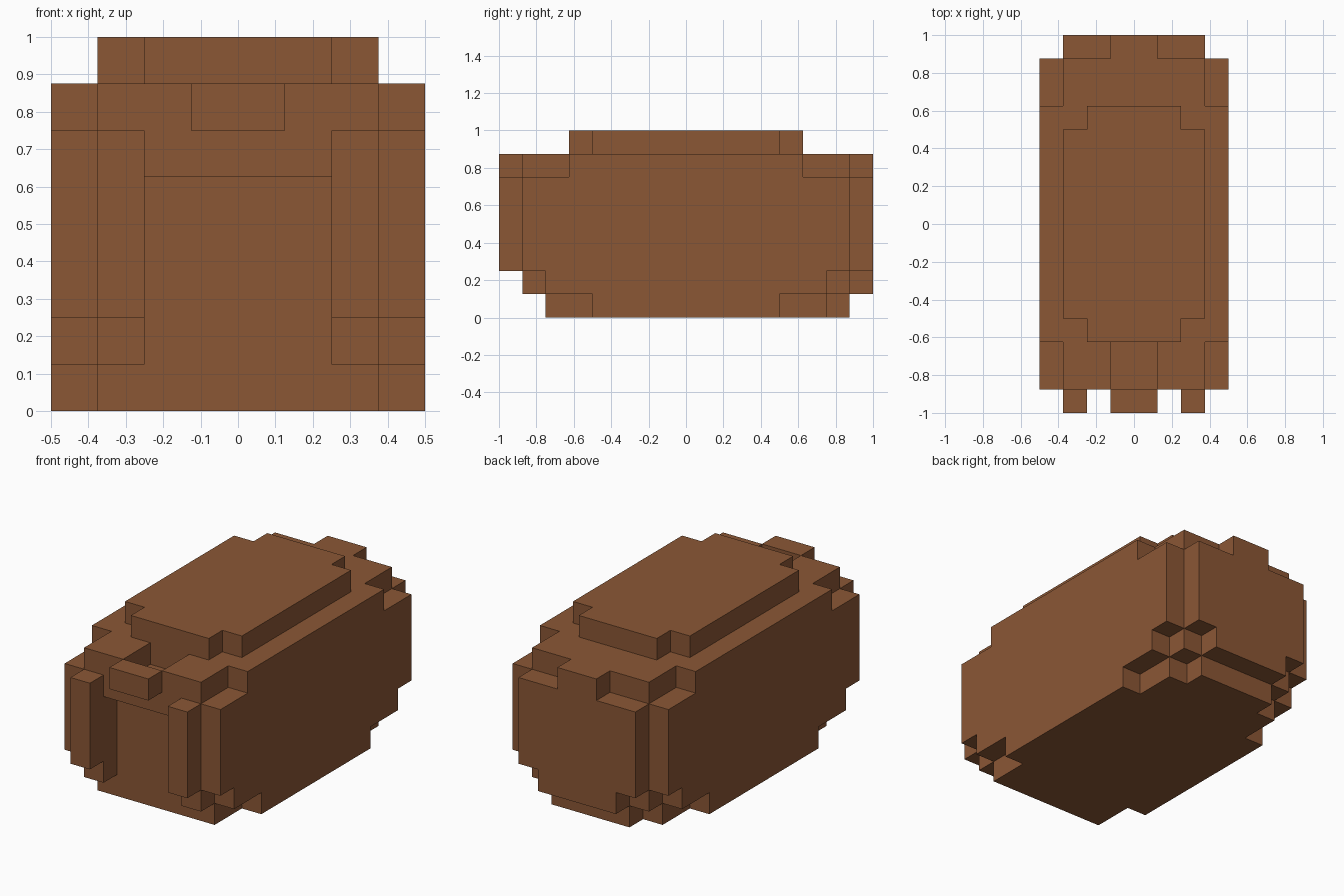
import bpy
import bmesh
from mathutils import Vector

if "Cube" in bpy.data.objects:
    bpy.data.objects.remove(bpy.data.objects["Cube"], do_unlink=True)

UNIT = 0.125  # size of one grid block

brown = bpy.data.materials.new("brown")
brown.use_nodes = True
colour = (0.258, 0.095, 0.036, 1.0)
brown.diffuse_color = colour
brown.node_tree.nodes["Principled BSDF"].inputs["Base Color"].default_value = colour


def extrude(name, outline, start, end, axis="x"):
    """Extrude a stepped outline, in blocks, along x (y, z points) or z (x, y points)."""
    bm = bmesh.new()
    verts = []
    for a, b in outline:
        co = (start, a, b) if axis == "x" else (a, b, start)
        verts.append(bm.verts.new(Vector(co) * UNIT))
    face = bm.faces.new(verts)
    result = bmesh.ops.extrude_face_region(bm, geom=[face])
    depth = (end - start) * UNIT
    move = Vector((depth, 0, 0)) if axis == "x" else Vector((0, 0, depth))
    moved = [g for g in result["geom"] if isinstance(g, bmesh.types.BMVert)]
    bmesh.ops.translate(bm, vec=move, verts=moved)
    bmesh.ops.recalc_face_normals(bm, faces=bm.faces)
    mesh = bpy.data.meshes.new(name)
    bm.to_mesh(mesh)
    bm.free()
    mesh.materials.append(brown)
    obj = bpy.data.objects.new(name, mesh)
    bpy.context.collection.objects.link(obj)
    return obj


def pair(name, outline, start, end):
    """Make the same slice on both sides."""
    extrude("left_" + name, outline, start, end)
    extrude("right_" + name, outline, -end, -start)


def mirrored(half):
    """Complete an outline that is symmetric about its first coordinate."""
    return half + [(-a, b) for a, b in reversed(half)]


def box(a0, a1, b0, b1):
    return [(a0, b0), (a1, b0), (a1, b1), (a0, b1)]


# Middle of the body: overhanging front lip, notch behind the latch, stepped back
extrude("body_middle",
        [(-6, 0), (7, 0), (7, 1), (8, 1), (8, 7), (-5, 7),
         (-5, 6), (-7, 6), (-7, 5), (-6, 5)], -1, 1)

# Body beside the notch
pair("body_inner",
     [(-6, 0), (7, 0), (7, 1), (8, 1), (8, 6), (7, 6),
      (7, 7), (-7, 7), (-7, 5), (-6, 5)], 1, 2)

# Outer body with the front and back corner posts
pair("corner_posts",
     mirrored([(6, 0), (6, 1), (7, 1), (7, 2), (8, 2), (8, 6), (7, 6), (7, 7)]), 2, 3)

# Side panels with stepped corners
pair("side_panel",
     mirrored([(4, 0), (4, 1), (6, 1), (6, 2), (7, 2), (7, 6), (5, 6), (5, 7)]), 3, 4)

# Raised lid
extrude("lid", mirrored([(2, -5), (2, -4), (3, -4), (3, 4), (2, 4), (2, 5)]), 7, 8, "z")

# Front latch
extrude("latch", box(-8, -7, 6, 7), -1, 1)
